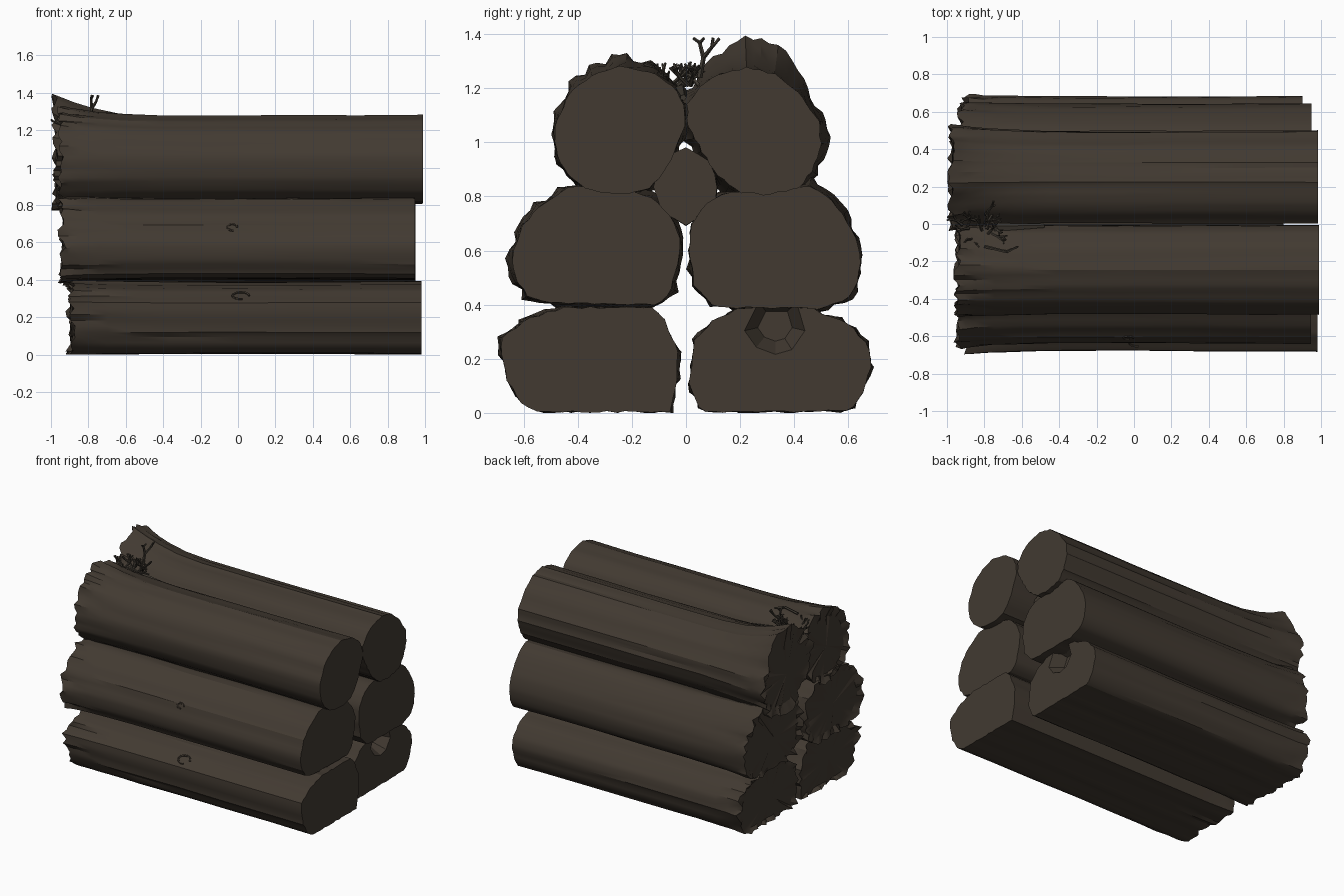
import bpy, bmesh, math, random
from mathutils import Vector

if "Cube" in bpy.data.objects:
    bpy.data.objects.remove(bpy.data.objects["Cube"])

wood = bpy.data.materials.new("dark brown wood")
wood.diffuse_color = (0.054, 0.042, 0.031, 1)
wood.use_nodes = True
wood.node_tree.nodes["Principled BSDF"].inputs["Base Color"].default_value = wood.diffuse_color
twig_mat = bpy.data.materials.new("dark twig")
twig_mat.diffuse_color = (0.050, 0.042, 0.032, 1)
twig_mat.use_nodes = True
twig_mat.node_tree.nodes["Principled BSDF"].inputs["Base Color"].default_value = twig_mat.diffuse_color


def finish(name, bm, mat=wood, smooth=True):
    bmesh.ops.recalc_face_normals(bm, faces=bm.faces)
    me = bpy.data.meshes.new(name)
    bm.to_mesh(me)
    bm.free()
    me.materials.append(mat)
    ob = bpy.data.objects.new(name, me)
    bpy.context.collection.objects.link(ob)
    if smooth:
        bpy.ops.object.select_all(action='DESELECT')
        ob.select_set(True)
        bpy.context.view_layer.objects.active = ob
        bpy.ops.object.shade_smooth_by_angle(angle=math.radians(28))
    return ob


def resample(pts, n):
    """Even spacing along a closed outline."""
    pts = [Vector(p) for p in pts]
    segs = [(a, b, (b - a).length) for a, b in zip(pts, pts[1:] + pts[:1])]
    total = sum(s[2] for s in segs)
    out = []
    for i in range(n):
        d = total * i / n
        for a, b, l in segs:
            if d <= l:
                out.append(a.lerp(b, d / l))
                break
            d -= l
    return out


def log(name, outline, x0, x1, flare=0.02, lift=0.0, peak=0.0, seed=1, n=56):
    """Sweep an outline along x; the left end flares and splinters."""
    rnd = random.Random(seed)
    pts = resample(outline, n)
    cen = sum(pts, Vector((0, 0))) / n
    ridge = [rnd.uniform(-1, 1) for _ in range(n)]
    bark = [rnd.uniform(-0.004, 0.004) for _ in range(n)]
    jag = [rnd.uniform(0, 0.045) for _ in range(n)]
    length = x1 - x0
    bm = bmesh.new()
    rings = []
    for d in (0, 0.05, 0.12, 0.22, 0.36, 0.55, 0.9, 1.25, 1.6, length):
        w = max(0, 1 - d / 0.55) ** 2
        ws = max(0, 1 - d / 0.25)
        sag = -0.004 * math.sin(math.pi * d / length)
        ring = []
        for i, p in enumerate(pts):
            r = (p - cen).normalized()
            wave = 0 if d == length else rnd.uniform(-0.003, 0.003)
            off = flare * w + ridge[i] * 0.014 * ws + bark[i] + wave + sag
            q = p + r * off
            up = max(0, r.y) * math.exp(-((p.x - peak) / 0.17) ** 2)
            q.y += lift * w * up
            x = x0 + d + jag[i] * max(0, 1 - d / 0.12)
            ring.append(bm.verts.new((x, q.x, max(0.0, q.y))))
        rings.append(ring)
    # recessed rough cap on the splintered end
    inner = [bm.verts.new((x0 + 0.035 + rnd.uniform(-.006, .006),
                           *(cen + (p - cen) * 0.88))) for p in pts]
    rings.insert(0, inner)
    for a, b in zip(rings, rings[1:]):
        for i in range(n):
            j = (i + 1) % n
            bm.faces.new((a[i], a[j], b[j], b[i]))
    hub = bm.verts.new((x0 + 0.025, cen.x, cen.y))
    for i in range(n):
        bm.faces.new((hub, inner[i], inner[(i + 1) % n]))
    bm.faces.new(rings[-1])
    return finish(name, bm)


# Top pair
log("top_front_log", [(-.005, 1.14), (-.05, 1.21), (-.12, 1.255), (-.24, 1.282), (-.35, 1.25),
    (-.44, 1.17), (-.485, 1.05), (-.48, .96), (-.43, .87), (-.35, .82), (-.22, .81),
    (-.13, .83), (-.06, .92), (-.005, 1.06)], -.965, .99, .015, .03, -.24, 1)
log("top_back_log", [(.005, 1.14), (.05, 1.2), (.11, 1.25), (.23, 1.277), (.33, 1.25),
    (.42, 1.18), (.49, 1.08), (.5, 1.0), (.47, .9), (.42, .83), (.3, .805),
    (.2, .815), (.11, .88), (.005, 1.06)], -1.0, .985, .03, .09, .26, 2)
# Middle pair
log("middle_front_log", [(-.25, .825), (-.42, .84), (-.52, .78), (-.6, .7), (-.64, .6),
    (-.635, .5), (-.58, .425), (-.5, .41), (-.3, .4), (-.1, .4), (-.06, .45),
    (-.03, .55), (-.02, .64), (-.06, .73), (-.13, .8)], -.965, .945, .015, 0, 0, 3)
log("middle_back_log", [(.01, .6), (.02, .7), (.08, .78), (.17, .82), (.3, .82), (.46, .84),
    (.53, .79), (.61, .69), (.645, .58), (.63, .47), (.6, .42), (.5, .385),
    (.1, .39), (.03, .47)], -.95, .95, .008, .03, .46, 4)
# Bottom pair, flat where they sit on the ground
log("bottom_front_log", [(-.45, .39), (-.58, .35), (-.68, .28), (-.685, .21), (-.66, .12),
    (-.61, .04), (-.55, .004), (-.3, .004), (-.06, .004), (-.03, .12), (-.03, .22),
    (-.07, .33), (-.12, .39)], -.915, .98, .003, 0, 0, 5)
bottom_back = log("bottom_back_log", [(.03, .27), (.1, .34), (.2, .39), (.45, .39), (.6, .33),
    (.67, .25), (.685, .18), (.65, .07), (.61, .01), (.4, .004), (.06, .004),
    (.01, .1)], -.925, .9, .003, 0, 0, 6)
# Small recessed log filling the centre gap
log("inner_filler_log", [(0, .98), (-.08, .94), (-.12, .85), (-.1, .75), (0, .69),
    (.1, .75), (.12, .85), (.08, .94)], -.85, .8, 0, 0, 0, 7, 16)

# Chipped notch in the right end of the bottom back log
bm = bmesh.new()
rim = [(.2, .3), (.26, .42), (.42, .42), (.455, .3), (.4, .22), (.33, .2), (.25, .23)]
outer = [bm.verts.new((.93, y, z)) for y, z in rim]
deep = [bm.verts.new((.81, .33 + (y - .33) * .5, .33 + (z - .33) * .5)) for y, z in rim]
bm.faces.new(outer)
bm.faces.new(deep)
for i in range(len(rim)):
    j = (i + 1) % len(rim)
    bm.faces.new((outer[i], outer[j], deep[j], deep[i]))
cutter = finish("notch_cutter", bm, smooth=False)
cutter.hide_render = True
cutter.hide_set(True)
mod = bottom_back.modifiers.new("notch", 'BOOLEAN')
mod.operation = 'DIFFERENCE'
mod.object = cutter


def tube(bm, a, b, r0, r1, sides=5):
    """Tapered stick between two points."""
    a, b = Vector(a), Vector(b)
    q = (b - a).to_track_quat('Z', 'Y')
    rings = []
    for c, r in ((a, r0), (b, r1)):
        rings.append([bm.verts.new(c + q @ Vector((r * math.cos(t), r * math.sin(t), 0)))
                      for t in (2 * math.pi * k / sides for k in range(sides))])
    for i in range(sides):
        j = (i + 1) % sides
        bm.faces.new((rings[0][i], rings[0][j], rings[1][j], rings[1][i]))
    bm.faces.new(rings[0])
    bm.faces.new(rings[1])


# Branching twigs lying in the valley between the top logs
rnd = random.Random(11)


def branch(bm, p, d, length, r, depth):
    tip = p + d * length
    tip.z = min(max(tip.z, 1.2), 1.385)
    tube(bm, p, tip, r, r * .8)
    if depth:
        for s in (-1, 1):
            turn = Vector((rnd.uniform(-.5, .5), s * rnd.uniform(.2, .6), rnd.uniform(-.2, .5)))
            branch(bm, tip, (d + turn).normalized(), length * .75, r * .8, depth - 1)


bm = bmesh.new()
for k in range(13):
    ang = k * 2.4
    start = Vector((rnd.uniform(-.92, -.74), rnd.uniform(-.07, .05), 1.21))
    way = Vector((math.cos(ang) * .6, math.sin(ang) * .5, rnd.uniform(.3, .6))).normalized()
    branch(bm, start, way, .045, .0085, 2)
branch(bm, Vector((-.79, .05, 1.24)), Vector((.1, .2, 1)).normalized(), .075, .011, 2)
# loose sticks lying on the front log
tube(bm, (-.80, -.12, 1.285), (-.68, -.15, 1.288), .009, .008)
tube(bm, (-.68, -.15, 1.288), (-.62, -.12, 1.278), .008, .005)
tube(bm, (-.75, -.02, 1.19), (-.48, -.01, 1.165), .025, .012)
finish("twig_cluster", bm, twig_mat)

# Knots on the front of the logs
for name, c, r, nrm in (("bottom_knot", (.015, -.63, .315), .045, (0, -.6, .8)),
                        ("middle_knot", (-.03, -.608, .68), .026, (0, -.9, .4))):
    bm = bmesh.new()
    q = Vector(nrm).to_track_quat('Z', 'Y')
    pts = [Vector(c) + q @ Vector((r * math.cos(t), .7 * r * math.sin(t), 0))
           for t in (2 * math.pi * k / 14 for k in range(12))]
    for a, b in zip(pts, pts[1:]):
        tube(bm, a, b, .006, .006)
    finish(name, bm)
